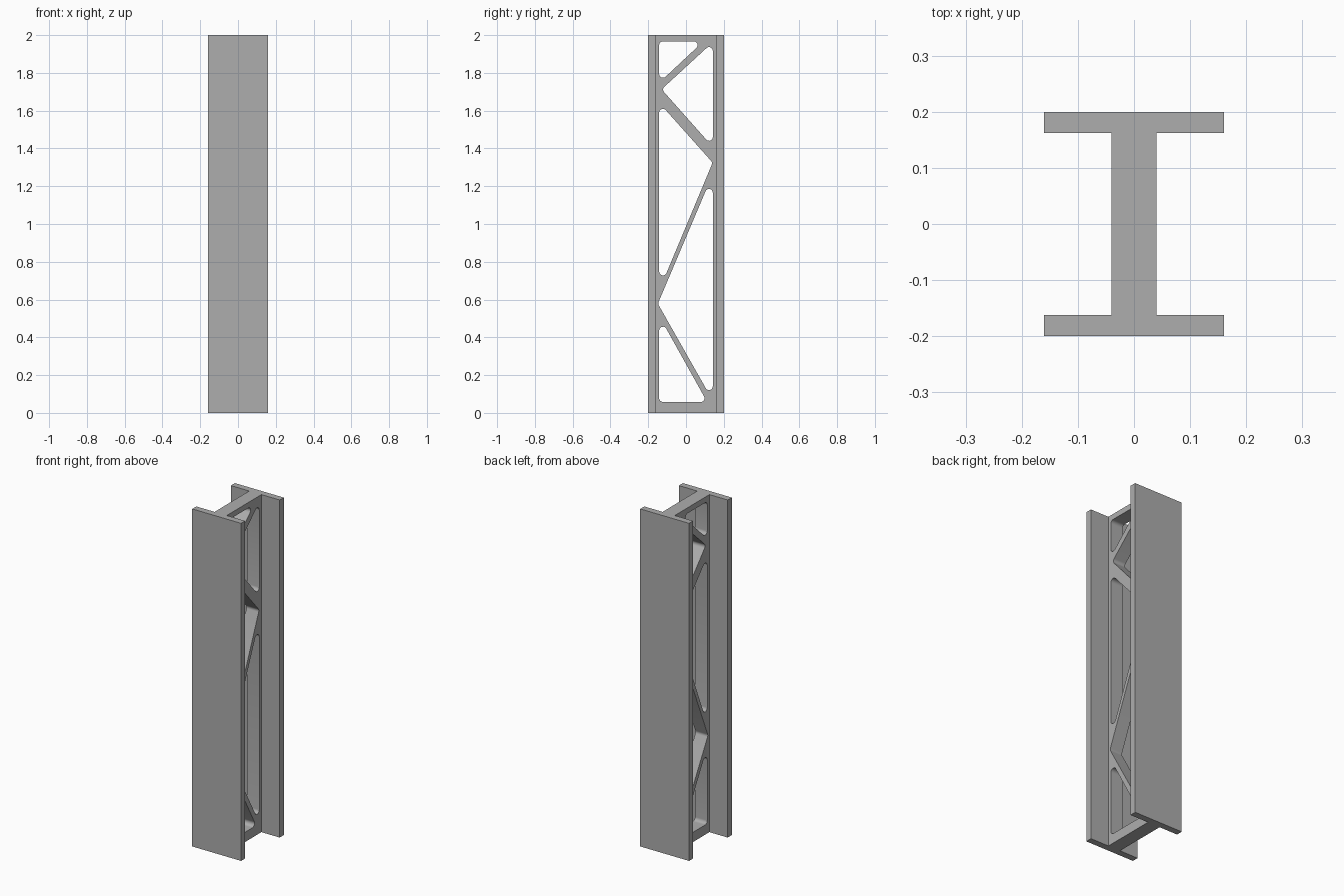
import bpy, bmesh, math
from mathutils import Vector, Matrix

cube = bpy.data.objects.get("Cube")
if cube:
    bpy.data.objects.remove(cube, do_unlink=True)

HEIGHT = 2.0
DEPTH = 0.2           # half depth over both flanges
FLANGE_T = 0.038
FLANGE_W = 0.32
WEB_T = 0.08
FILLET = 0.02
SIDE = 0.142          # half width of the cut-out field

steel = bpy.data.materials.new("steel_grey")
steel.use_nodes = True
grey = (0.42, 0.42, 0.42, 1.0)
steel.diffuse_color = grey
steel.node_tree.nodes["Principled BSDF"].inputs["Base Color"].default_value = grey


def add_object(name, mesh):
    obj = bpy.data.objects.new(name, mesh)
    bpy.context.collection.objects.link(obj)
    mesh.materials.clear()
    mesh.materials.append(steel)
    return obj


def rounded(corners, radius, steps=8):
    """Replace each sharp corner of a polygon by a tangent arc."""
    pts = [Vector(c) for c in corners]
    out = []
    for i, p in enumerate(pts):
        a = (pts[i - 1] - p).normalized()
        b = (pts[(i + 1) % len(pts)] - p).normalized()
        half = a.angle(b) / 2
        centre = p + (a + b).normalized() * radius / math.sin(half)
        start = p + a * radius / math.tan(half) - centre
        end = p + b * radius / math.tan(half) - centre
        sweep = math.pi - 2 * half
        for k in range(steps + 1):
            t = k / steps
            out.append(centre + (start * math.sin((1 - t) * sweep)
                                 + end * math.sin(t * sweep)) / math.sin(sweep))
    return out


# Flanges: front and back plates
for name, sign in (("front_flange", -1), ("back_flange", 1)):
    bm = bmesh.new()
    size = Matrix.Diagonal((FLANGE_W, FLANGE_T, HEIGHT, 1))
    place = Matrix.Translation((0, sign * (DEPTH - FLANGE_T / 2), HEIGHT / 2))
    bmesh.ops.create_cube(bm, size=1, matrix=place @ size)
    mesh = bpy.data.meshes.new(name)
    bm.to_mesh(mesh)
    bm.free()
    add_object(name, mesh)

# Web: plate outline and truss cut-outs, as (y, z) corners
edge = DEPTH - FLANGE_T
outline = [(-edge, 0), (edge, 0), (edge, HEIGHT), (-edge, HEIGHT)]
cutouts = [
    [(-SIDE, 1.967), (-SIDE, 1.748), (0.092, 1.967)],
    [(SIDE, 1.962), (-0.129, 1.713), (SIDE, 1.408)],
    [(-SIDE, 1.642), (-SIDE, 0.648), (0.141, 1.325)],
    [(SIDE, 1.264), (-0.149, 0.578), (SIDE, 0.065)],
    [(-SIDE, 0.513), (-SIDE, 0.058), (0.112, 0.058)],
]

profile = bpy.data.curves.new("web_profile", "CURVE")
profile.dimensions = "2D"
profile.fill_mode = "BOTH"
profile.extrude = WEB_T / 2
for loop in [outline] + [rounded(c, FILLET) for c in cutouts]:
    spline = profile.splines.new("POLY")
    spline.points.add(len(loop) - 1)
    for point, (y, z) in zip(spline.points, loop):
        point.co = (y, z, 0, 1)
    spline.use_cyclic_u = True

helper = bpy.data.objects.new("web_profile", profile)
bpy.context.collection.objects.link(helper)
bpy.context.view_layer.update()
graph = bpy.context.evaluated_depsgraph_get()
mesh = bpy.data.meshes.new_from_object(helper.evaluated_get(graph))
bpy.data.objects.remove(helper, do_unlink=True)

# Stand the web upright: profile x -> y, y -> z, thickness -> x
bm = bmesh.new()
bm.from_mesh(mesh)
bm.transform(Matrix(((0, 0, 1, 0), (1, 0, 0, 0), (0, 1, 0, 0), (0, 0, 0, 1))))
bmesh.ops.remove_doubles(bm, verts=bm.verts, dist=0.00005)
bmesh.ops.recalc_face_normals(bm, faces=bm.faces)
bm.to_mesh(mesh)
bm.free()
mesh.name = "truss_web"
web = add_object("truss_web", mesh)

# Smooth fillets, sharp edges
bpy.ops.object.select_all(action="DESELECT")
web.select_set(True)
bpy.context.view_layer.objects.active = web
bpy.ops.object.shade_smooth_by_angle(angle=math.radians(30))
